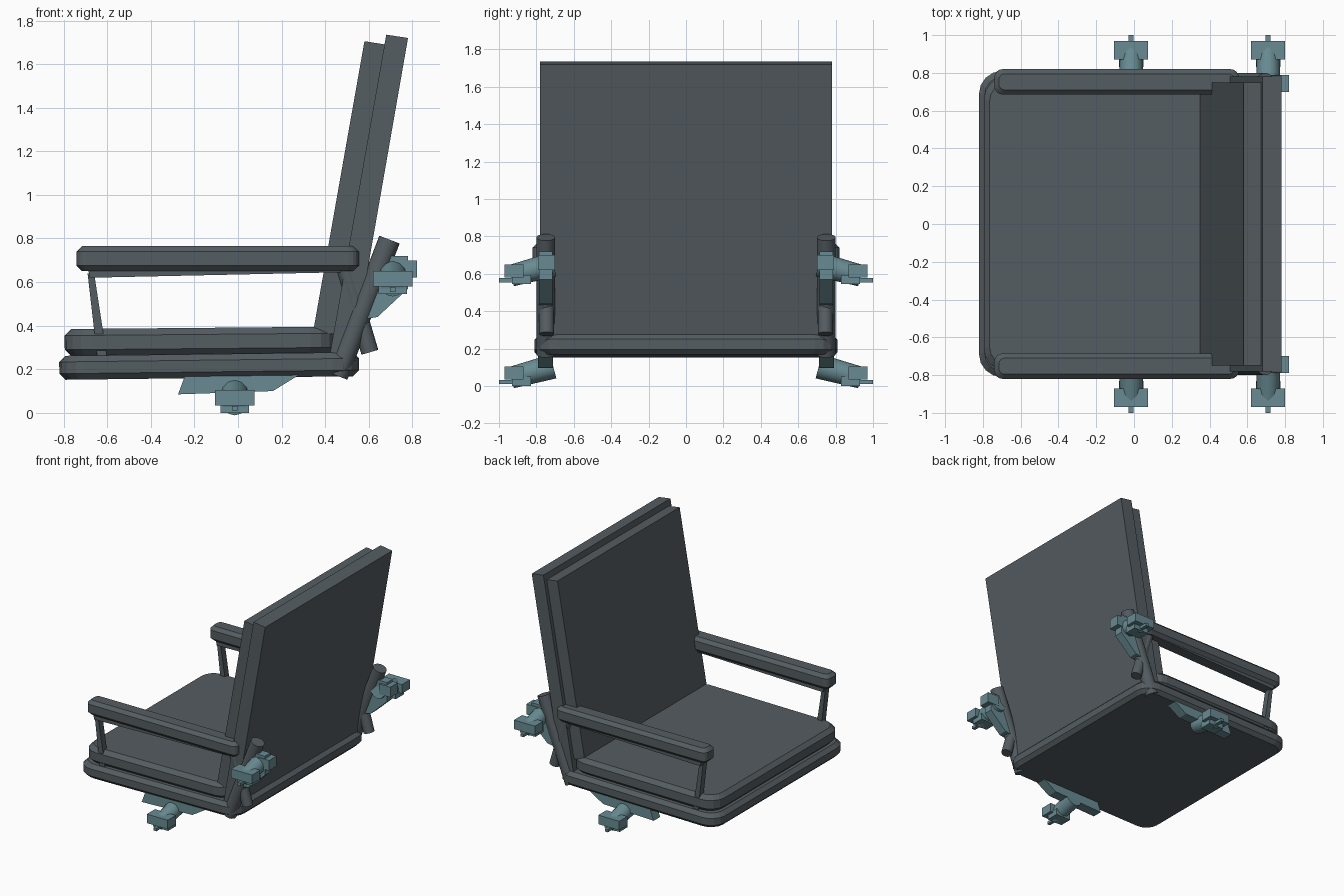
import bpy, bmesh, math
from mathutils import Vector, Matrix

cube = bpy.data.objects.get("Cube")
if cube:
    bpy.data.objects.remove(cube)


def material(name, rgb):
    m = bpy.data.materials.new(name)
    m.use_nodes = True
    m.diffuse_color = (*rgb, 1)
    m.node_tree.nodes["Principled BSDF"].inputs["Base Color"].default_value = (*rgb, 1)
    return m


GREY = material("slate grey", (0.09, 0.109, 0.122))
TEAL = material("muted teal", (0.14, 0.26, 0.29))


def finish(name, bm, mat, paired=False, smooth=False):
    """Turn a bmesh into an object, optionally mirrored to the other side."""
    bmesh.ops.recalc_face_normals(bm, faces=bm.faces)
    me = bpy.data.meshes.new(name)
    bm.to_mesh(me)
    bm.free()
    me.materials.append(mat)
    ob = bpy.data.objects.new(name, me)
    bpy.context.collection.objects.link(ob)
    if smooth:
        me.polygons.foreach_set("use_smooth", [True] * len(me.polygons))
        me.set_sharp_from_angle(angle=math.radians(40))
    if paired:
        mod = ob.modifiers.new("mirror", "MIRROR")
        mod.use_axis = (False, True, False)
        mod.use_mirror_merge = False
    return ob


def rounded_outline(x0, x1, y0, y1, r, steps=4):
    pts = []
    corners = [(x1 - r, y1 - r), (x0 + r, y1 - r), (x0 + r, y0 + r), (x1 - r, y0 + r)]
    for i, (cx, cy) in enumerate(corners):
        for s in range(steps + 1):
            a = math.pi / 2 * (i + s / steps)
            pts.append((cx + r * math.cos(a), cy + r * math.sin(a)))
    return pts


def pad(name, x, y, z, r, c, tilt=0, paired=False):
    """Rounded slab with chamfered upper and lower rims."""
    bm = bmesh.new()
    rings = []
    for h, d in ((z[0], c), (z[0] + c, 0), (z[1] - c, 0), (z[1], c)):
        pts = rounded_outline(x[0] + d, x[1] - d, y[0] + d, y[1] - d, r - d * 0.6)
        rings.append([bm.verts.new((px, py, h)) for px, py in pts])
    n = len(rings[0])
    for a, b in zip(rings, rings[1:]):
        for i in range(n):
            j = (i + 1) % n
            bm.faces.new((a[i], a[j], b[j], b[i]))
    bm.faces.new(rings[0])
    bm.faces.new(rings[-1])
    mid = Vector((sum(x) / 2, 0, sum(z) / 2))
    bmesh.ops.rotate(bm, verts=bm.verts, cent=mid,
                     matrix=Matrix.Rotation(math.radians(-tilt), 3, "Y"))
    return finish(name, bm, GREY, paired)


def prism(name, profile, y0, y1, mat, paired=False):
    """Side profile in x and z, extruded along y."""
    bm = bmesh.new()
    face = bm.faces.new([bm.verts.new((x, y0, z)) for x, z in profile])
    out = bmesh.ops.extrude_face_region(bm, geom=[face])
    moved = [v for v in out["geom"] if isinstance(v, bmesh.types.BMVert)]
    bmesh.ops.translate(bm, verts=moved, vec=(0, y1 - y0, 0))
    return finish(name, bm, mat, paired)


def box(name, x, y, z, mat):
    return prism(name, [(x[0], z[0]), (x[1], z[0]), (x[1], z[1]), (x[0], z[1])],
                 y[0], y[1], mat, True)


def rod(name, p, q, r0, r1, mat, sides=20):
    p, q = Vector(p), Vector(q)
    bm = bmesh.new()
    bmesh.ops.create_cone(bm, cap_ends=True, segments=sides, radius1=r0, radius2=r1,
                          depth=(q - p).length)
    turn = (q - p).to_track_quat("Z", "Y").to_matrix().to_4x4()
    bm.transform(Matrix.Translation((p + q) / 2) @ turn)
    return finish(name, bm, mat, True, smooth=sides > 8)


# Seat
pad("seat_base", (-0.82, 0.555), (-0.81, 0.81), (0.16, 0.27), 0.12, 0.028, 0.7)
pad("seat_cushion", (-0.795, 0.455), (-0.78, 0.78), (0.265, 0.39), 0.12, 0.03, 0.5)

# Leaning backrest: soft front panel and wider rear panel
LEAN = math.tan(math.radians(9.9))


def leaning(name, top, bottom_z, half_width):
    (xa, za), (xb, zb) = top
    profile = [(xa, za), (xb, zb), (xb - (zb - bottom_z) * LEAN, bottom_z),
               (xa - (za - bottom_z) * LEAN, bottom_z + 0.015)]
    return prism(name, profile, -half_width, half_width, GREY)


leaning("backrest_cushion", ((0.58, 1.705), (0.675, 1.69)), 0.36, 0.75)
leaning("backrest_panel", ((0.68, 1.735), (0.78, 1.72)), 0.24, 0.78)

# Armrests and their supports
pad("armrests", (-0.74, 0.555), (0.685, 0.82), (0.65, 0.765), 0.045, 0.025, paired=True)
prism("armrest_rails", [(-0.68, 0.62), (0.47, 0.645), (0.5, 0.67), (-0.69, 0.67)],
      0.71, 0.795, GREY, True)
prism("front_posts", [(-0.69, 0.64), (-0.66, 0.64), (-0.6, 0.25), (-0.645, 0.25)],
      0.725, 0.775, GREY, True)
rod("rear_posts", (0.455, 0.75, 0.17), (0.695, 0.75, 0.795), 0.05, 0.05, GREY)
rod("rear_braces", (0.49, 0.745, 0.67), (0.605, 0.745, 0.278), 0.04, 0.04, GREY)

# Mounting brackets
prism("lower_brackets", [(-0.275, 0.085), (0.16, 0.1), (0.29, 0.18), (-0.24, 0.18)],
      0.71, 0.79, TEAL, True)
prism("upper_brackets", [(0.58, 0.43), (0.64, 0.44), (0.78, 0.57), (0.78, 0.72),
                         (0.64, 0.72), (0.6, 0.6)], 0.715, 0.785, TEAL, True)
box("upper_bracket_blocks", (0.72, 0.82), (0.7, 0.79), (0.62, 0.7), TEAL)

# The same pivot fitting sits on both bracket levels
for level, dx, dz in (("lower", -0.015, 0), ("upper", 0.71, 0.545)):
    rod(level + "_pivot_tubes", (dx, 0.71, 0.105 + dz), (dx, 0.935, 0.045 + dz),
        0.066, 0.058, TEAL, 12)
    box(level + "_pivot_blocks", (dx - 0.09, dx + 0.09), (0.87, 0.97),
        (0.035 + dz, 0.105 + dz), TEAL)
    box(level + "_pivot_feet", (dx - 0.065, dx + 0.065), (0.83, 0.93),
        (dz, 0.05 + dz), TEAL)
    box(level + "_pivot_pins", (dx - 0.013, dx + 0.013), (0.9, 1.0),
        (0.01 + dz, 0.032 + dz), TEAL)
